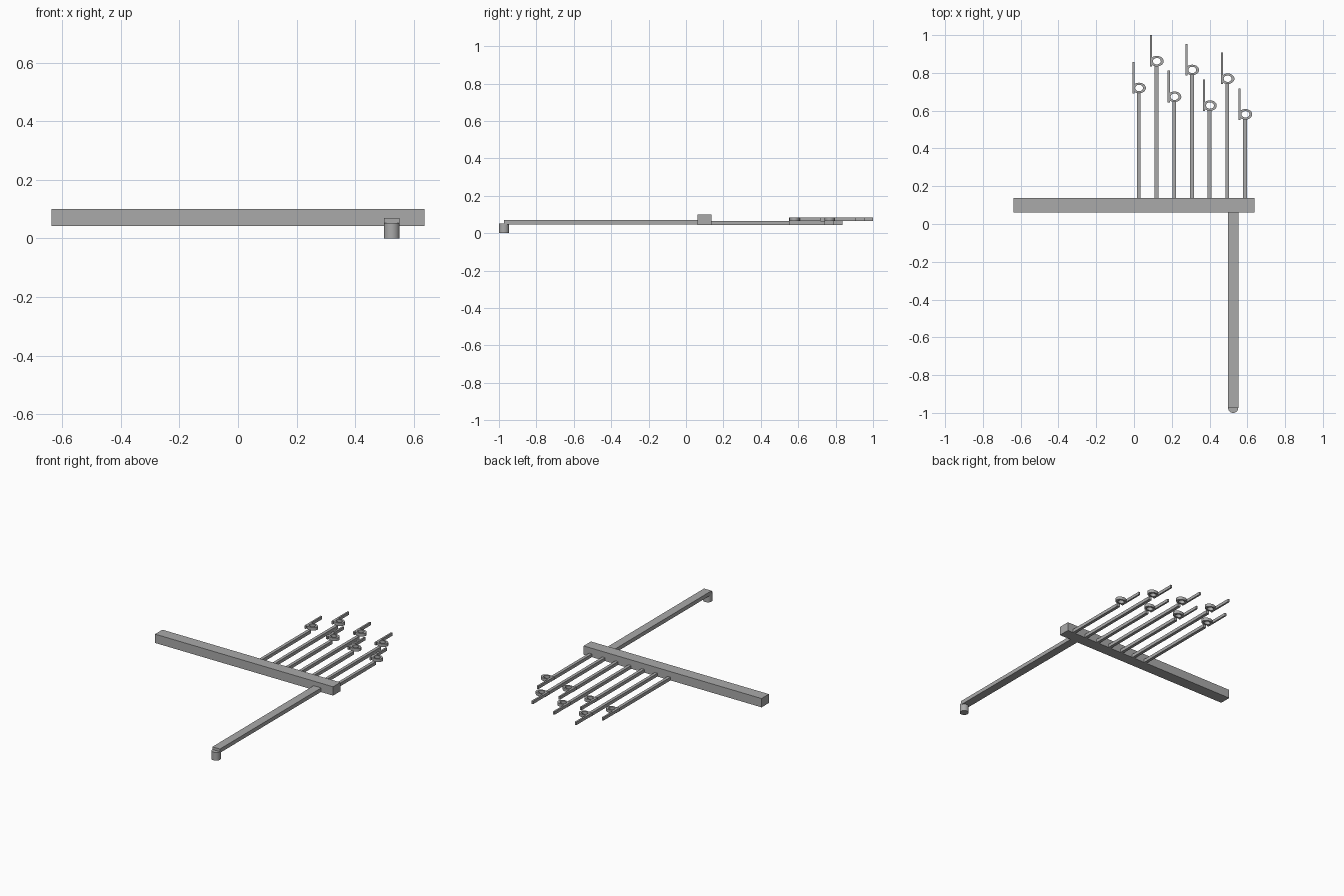
import bpy
import bmesh
import math

if "Cube" in bpy.data.objects:
    bpy.data.objects.remove(bpy.data.objects["Cube"], do_unlink=True)

# Single flat grey
grey = bpy.data.materials.new("plain_grey")
grey.use_nodes = True
colour = (0.4, 0.4, 0.4, 1)
grey.diffuse_color = colour
grey.node_tree.nodes["Principled BSDF"].inputs["Base Color"].default_value = colour


def finish(name, bm):
    bmesh.ops.recalc_face_normals(bm, faces=bm.faces)
    mesh = bpy.data.meshes.new(name)
    bm.to_mesh(mesh)
    bm.free()
    mesh.materials.append(grey)
    obj = bpy.data.objects.new(name, mesh)
    bpy.context.collection.objects.link(obj)
    return obj


def box(name, low, high):
    bm = bmesh.new()
    bmesh.ops.create_cube(bm, size=1)
    for v in bm.verts:
        v.co = [(a + b) / 2 + c * (b - a) for a, b, c in zip(low, high, v.co)]
    return finish(name, bm)


def smooth(obj):
    bpy.ops.object.select_all(action="DESELECT")
    obj.select_set(True)
    bpy.context.view_layer.objects.active = obj
    bpy.ops.object.shade_smooth_by_angle(angle=math.radians(35))


def oval_ring(name, x, y, low, high, outer, inner, sides=24):
    bm = bmesh.new()
    loops = []
    for (rx, ry), z in ((outer, low), (outer, high), (inner, high), (inner, low)):
        angles = [2 * math.pi * i / sides for i in range(sides)]
        loops.append([bm.verts.new((x + rx * math.cos(a), y + ry * math.sin(a), z)) for a in angles])
    for k in range(4):
        a, b = loops[k], loops[(k + 1) % 4]
        for i in range(sides):
            j = (i + 1) % sides
            bm.faces.new((a[i], a[j], b[j], b[i]))
    smooth(finish(name, bm))


BASE, ROD_TOP, BIT_TOP = 0.043, 0.064, 0.083
BAR_FRONT, BAR_BACK = 0.062, 0.137

# Crossbar and long arm
box("crossbar", (-0.637, BAR_FRONT, BASE), (0.637, BAR_BACK, 0.1))
box("long_arm", (0.498, -0.973, BASE + 0.002), (0.552, BAR_FRONT, 0.07))

# Round foot at the arm's end
bm = bmesh.new()
bmesh.ops.create_cone(bm, cap_ends=True, segments=32, radius1=0.027, radius2=0.027, depth=0.053)
bmesh.ops.translate(bm, verts=bm.verts, vec=(0.525, -0.973, 0.0265))
smooth(finish("arm_foot", bm))

# Seven prongs of staggered length, each ending in a ring with a stem
for n in range(7):
    x = 0.025 + 0.0938 * n
    y = (0.862 if n % 2 else 0.72) - 0.0465 * (n // 2)
    box(f"prong_{n + 1}", (x - 0.01, BAR_BACK, BASE), (x + 0.01, y - 0.026, ROD_TOP))
    box(f"stem_{n + 1}", (x - 0.034, y - 0.029, ROD_TOP), (x - 0.023, y + 0.138, BIT_TOP))
    oval_ring(f"ring_{n + 1}", x + 0.002, y, ROD_TOP, BIT_TOP, (0.036, 0.028), (0.021, 0.017))
